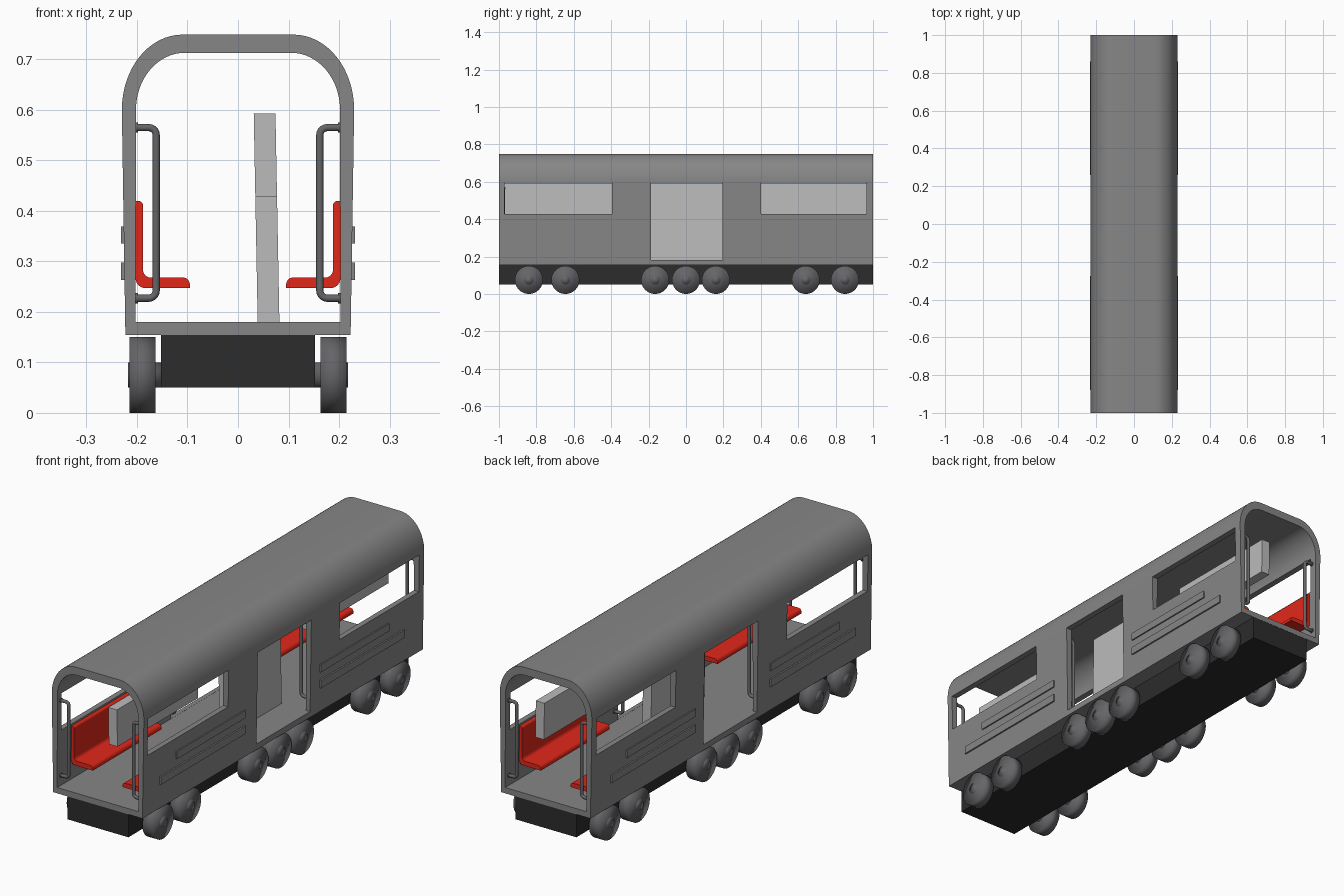
import bpy, bmesh
from math import sin, cos, pi, radians
from mathutils import Matrix, Vector

if "Cube" in bpy.data.objects:
    bpy.data.objects.remove(bpy.data.objects["Cube"])


def material(name, c):
    m = bpy.data.materials.new(name)
    m.diffuse_color = (*c, 1)
    m.use_nodes = True
    m.node_tree.nodes["Principled BSDF"].inputs["Base Color"].default_value = m.diffuse_color
    return m


RED = material("red", (0.75, 0.02, 0.01))
BLACK = material("black", (0.025, 0.025, 0.025))
LIGHT = material("light_grey", (0.5, 0.5, 0.5))
DARK = material("dark_grey", (0.13, 0.13, 0.14))
GREY = material("grey", (0.24, 0.24, 0.24))


def finish(name, bm, mat=None, angle=None):
    bmesh.ops.recalc_face_normals(bm, faces=bm.faces)
    me = bpy.data.meshes.new(name)
    bm.to_mesh(me)
    bm.free()
    ob = bpy.data.objects.new(name, me)
    bpy.context.collection.objects.link(ob)
    if mat:
        me.materials.append(mat)
    if angle:
        smooth(ob, angle)
    return ob


def smooth(ob, angle):
    bpy.ops.object.select_all(action='DESELECT')
    ob.select_set(True)
    bpy.context.view_layer.objects.active = ob
    bpy.ops.object.shade_smooth_by_angle(angle=radians(angle))


def box(name, x, y, z, mat=None, lean=0):
    bm = bmesh.new()
    bmesh.ops.create_cube(bm, size=1)
    for v in bm.verts:
        t = v.co + Vector((.5, .5, .5))
        v.co = [a + (b - a) * k for (a, b), k in zip((x, y, z), t)]
        v.co.x += lean * (v.co.z - 0.18)
    return finish(name, bm, mat)


def extrude(name, profile, y0, y1, mat, angle):
    bm = bmesh.new()
    f = bm.faces.new([bm.verts.new((x, y0, z)) for x, z in profile])
    r = bmesh.ops.extrude_face_region(bm, geom=[f])
    bmesh.ops.translate(bm, vec=(0, y1 - y0, 0),
                        verts=[e for e in r["geom"] if isinstance(e, bmesh.types.BMVert)])
    return finish(name, bm, mat, angle)


def arc(cx, cz, rx, rz, a0, a1, n):
    return [(cx + rx * cos(radians(a0 + (a1 - a0) * i / n)),
             cz + rz * sin(radians(a0 + (a1 - a0) * i / n))) for i in range(n + 1)]


def mirror_x(half):
    return half + [(-x, z) for x, z in reversed(half)]


# Carriage shell: outer and inner section joined into an open-ended tube
outer = mirror_x([(0.223, 0.154)] + arc(0.11, 0.6, 0.12, 0.149, 0, 90, 16))
inner = mirror_x([(0.203, 0.18)] + arc(0.105, 0.6, 0.097, 0.113, 0, 90, 16))
bm = bmesh.new()
rings = [[bm.verts.new((x, y, z)) for x, z in p]
         for p, y in ((outer, -1), (outer, 1), (inner, 1), (inner, -1))]
n = len(outer)
for k in range(4):
    a, b = rings[k], rings[(k + 1) % 4]
    for i in range(n):
        j = (i + 1) % n
        bm.faces.new((a[i], a[j], b[j], b[i]))
shell = finish("carriage_shell", bm, GREY)

# Door and window openings, with the matching loose panels inside
openings = [("front_window", (-0.97, -0.395), 0.428),
            ("door", (-0.187, 0.195), 0.18),
            ("rear_window", (0.40, 0.965), 0.428)]
for name, y, z0 in openings:
    cut = box("cutter", (-0.4, 0.4), y, (z0 + 0.0005, 0.595))
    m = shell.modifiers.new(name, 'BOOLEAN')
    m.object, m.operation, m.solver = cut, 'DIFFERENCE', 'EXACT'
    bpy.ops.object.select_all(action='DESELECT')
    bpy.context.view_layer.objects.active = shell
    shell.select_set(True)
    bpy.ops.object.modifier_apply(modifier=name)
    bpy.data.objects.remove(cut)
    box(name + "_panel", (0.039, 0.082), y, (z0, 0.593), LIGHT, -0.019)
smooth(shell, 25)

# Chassis
box("chassis", (-0.152, 0.152), (-0.999, 0.999), (0.05, 0.154), BLACK)

# Wheels with a hub running through to the chassis
for s in (-1, 1):
    for y in (-0.84, -0.645, -0.165, 0, 0.16, 0.64, 0.85):
        bm = bmesh.new()
        for r, x0, x1 in ((0.075, 0.163, 0.215), (0.025, 0.15, 0.218)):
            bmesh.ops.create_cone(
                bm, cap_ends=True, segments=32, radius1=r, radius2=r, depth=x1 - x0,
                matrix=Matrix.Translation((s * (x0 + x1) / 2, y, 0.075)) @ Matrix.Rotation(pi / 2, 4, 'Y'))
        finish("wheel", bm, DARK, 95)

# Raised trim strips on both side walls
for s in (-1, 1):
    x = sorted((s * 0.215, s * 0.232))
    for ya, yb in ((-0.765, -0.275), (0.26, 0.75)):
        box("upper_trim", x, (ya, yb), (0.335, 0.369), GREY)
    for ya, yb in ((-0.88, -0.275), (0.26, 0.86)):
        box("lower_trim", x, (ya, yb), (0.263, 0.298), GREY)

# Bench seats: L section, the right side is the left side turned half round
seat = ([(-0.203, 0.42)] + arc(-0.183, 0.267, 0.02, 0.02, 180, 270, 6)
        + [(-0.095, 0.247)] + arc(-0.108, 0.252, 0.013, 0.016, 0, 90, 5)
        + arc(-0.173, 0.283, 0.015, 0.015, 270, 180, 6)
        + arc(-0.198, 0.41, 0.01, 0.01, 0, 90, 5))
for s in (-1, 1):
    for y0, y1 in ((-0.90, -0.41), (0.36, 0.96)):
        extrude("bench_seat", [(-s * x, z) for x, z in seat] if s > 0 else seat,
                -s * y0, -s * y1, RED, 35)

# Grab poles bent into the walls, with wall flanges
for s in (-1, 1):
    for y in (-0.975, -0.22, 0.22, 0.975):
        path = ([(0.203, 0.565)] + arc(0.177, 0.55, 0.015, 0.015, 90, 180, 5)
                + arc(0.177, 0.242, 0.015, 0.015, 180, 270, 5) + [(0.203, 0.227)])
        cu = bpy.data.curves.new("grab_pole", 'CURVE')
        cu.dimensions = '3D'
        cu.bevel_depth, cu.bevel_resolution = 0.0075, 3
        sp = cu.splines.new('POLY')
        sp.points.add(len(path) - 1)
        for p, (x, z) in zip(sp.points, path):
            p.co = (s * x, y, z, 1)
        cu.materials.append(DARK)
        ob = bpy.data.objects.new("grab_pole", cu)
        bpy.context.collection.objects.link(ob)
        bpy.ops.object.select_all(action='DESELECT')
        ob.select_set(True)
        bpy.context.view_layer.objects.active = ob
        bpy.ops.object.convert(target='MESH')
        smooth(bpy.context.object, 40)
        for z in (0.565, 0.227):
            bm = bmesh.new()
            bmesh.ops.create_cone(
                bm, cap_ends=True, segments=16, radius1=0.01, radius2=0.01, depth=0.006,
                matrix=Matrix.Translation((s * 0.201, y, z)) @ Matrix.Rotation(pi / 2, 4, 'Y'))
            finish("pole_flange", bm, DARK, 40)
